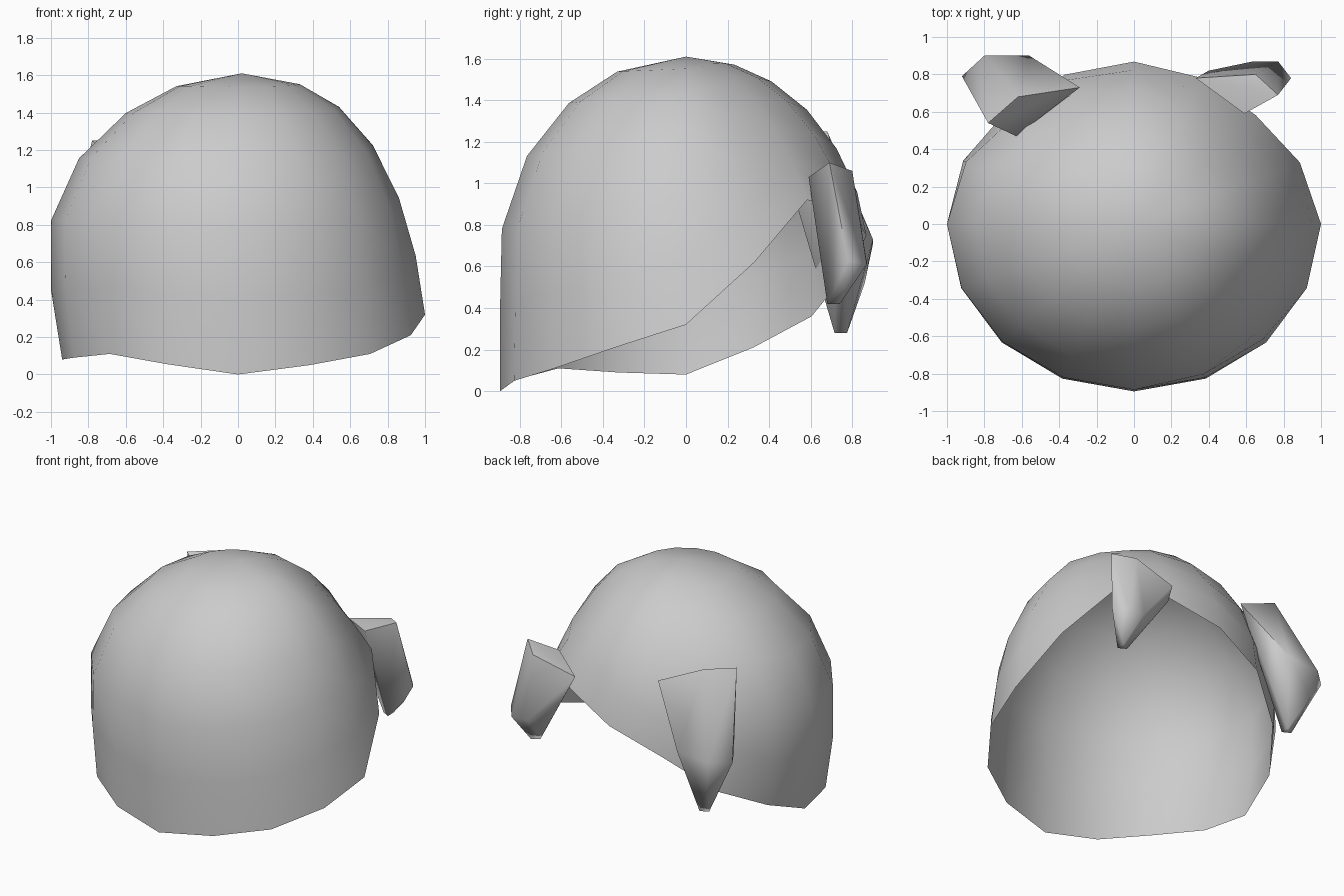
import bpy, bmesh, math

if "Cube" in bpy.data.objects:
    bpy.data.objects.remove(bpy.data.objects["Cube"])

SEG, TOP, RX, RY = 16, 1.61, 1.0, 0.895


def finish(bm, name, angle):
    bmesh.ops.recalc_face_normals(bm, faces=bm.faces)
    mesh = bpy.data.meshes.new(name)
    bm.to_mesh(mesh)
    bm.free()
    ob = bpy.data.objects.new(name, mesh)
    bpy.context.collection.objects.link(ob)
    bpy.ops.object.select_all(action='DESELECT')
    ob.select_set(True)
    bpy.context.view_layer.objects.active = ob
    bpy.ops.object.shade_smooth_by_angle(angle=math.radians(angle))
    return ob


# Rim height of each column, counter-clockwise from +x
rim = [.32, .62, .92, .88, .75, .60, .36, .21, .08, .09, .11, .055, 0, .05, .11, .21]
# Share of the drop from crown to rim reached by each ring
drop = [.045, .139, .297, .515, .756, 1.0]
# Ring radii at chosen columns: right, back right, back, left, front, right
keys = [0, 2, 4, 8, 12, 16]
radii = [[.33, .54, .72, .86, .95, 1.0],
         [.20, .37, .53, .68, .81, .92],
         [.26, .46, .65, .81, .92, .97],
         [.33, .60, .85, 1.0, 1.0, .94],
         [.37, .63, .855, .99, 1.0, 1.0]]
radii.append(radii[0])

# Open cap: crown point, then rings running down to the uneven rim
bm = bmesh.new()
crown = bm.verts.new((.02, 0, TOP))
columns = []
for k in range(SEG):
    a = math.tau * k / SEG
    q = max(i for i in range(5) if keys[i] <= k)
    t = (k - keys[q]) / (keys[q + 1] - keys[q])
    w = (1 - math.cos(math.pi * t)) / 2
    col = []
    for i, f in enumerate(drop):
        r = radii[q][i] * (1 - w) + radii[q + 1][i] * w
        col.append(bm.verts.new((RX * r * math.cos(a), RY * r * math.sin(a),
                                 TOP - (TOP - rim[k]) * f)))
    columns.append(col)
for k in range(SEG):
    a, b = columns[k], columns[(k + 1) % SEG]
    bm.faces.new((crown, a[0], b[0]))
    for i in range(len(drop) - 1):
        bm.faces.new((a[i], a[i + 1], b[i + 1], b[i]))
finish(bm, "hair_cap", 60)


# Tufts: slanted flat top, wide middle, blunt tip pointing down
def tuft(name, top, middle, tip):
    bm = bmesh.new()
    x, y, z = tip
    end = [(x - .035, y, z), (x + .02, y + .03, z), (x + .02, y - .03, z)]
    for p in top + middle + end:
        bm.verts.new(p)
    bmesh.ops.convex_hull(bm, input=bm.verts)
    loose = [v for v in bm.verts if not v.link_faces]
    bmesh.ops.delete(bm, geom=loose, context='VERTS')
    bmesh.ops.dissolve_limit(bm, angle_limit=math.radians(4),
                             verts=bm.verts, edges=bm.edges)
    finish(bm, name, 65)


tuft("left_tuft",
     [(-.29, .73, 1.10), (-.62, .68, 1.25), (-.78, .54, 1.25), (-.63, .47, 1.11)],
     [(-.92, .79, .70), (-.80, .90, .71), (-.56, .90, .73), (-.84, .66, .70),
      (-.77, .86, .52), (-.62, .84, .52)],
     (-.67, .745, .28))
tuft("right_tuft",
     [(.33, .78, .98), (.59, .59, 1.03), (.77, .69, 1.10), (.65, .80, 1.06)],
     [(.84, .78, .63), (.77, .87, .61), (.64, .87, .62), (.40, .82, .82),
      (.55, .79, .60), (.77, .77, .50)],
     (.69, .71, .42))
